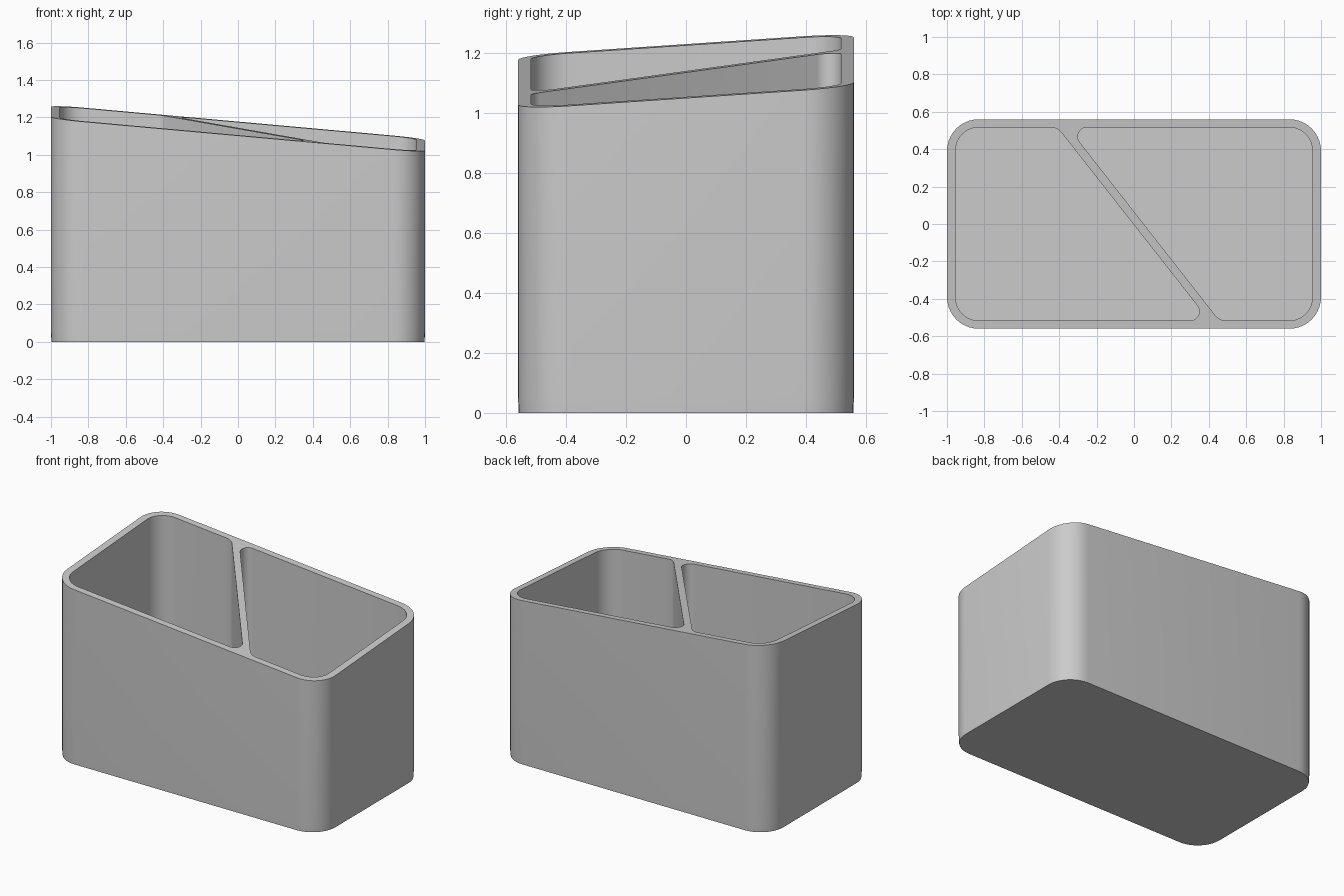
import bpy, bmesh, math
from mathutils import Vector

if "Cube" in bpy.data.objects:
    bpy.data.objects.remove(bpy.data.objects["Cube"])


def rounded(corners, seg=10):
    """Fillet each (x, y, radius) corner of a counter-clockwise outline."""
    pts, n = [], len(corners)
    for i, (x, y, r) in enumerate(corners):
        p = Vector((x, y))
        a = (Vector(corners[i - 1][:2]) - p).normalized()
        b = (Vector(corners[(i + 1) % n][:2]) - p).normalized()
        half = a.angle(b) / 2
        c = p + (a + b).normalized() * (r / math.sin(half))
        start = p + a * (r / math.tan(half)) - c
        turn = math.pi - 2 * half
        for k in range(seg + 1):
            t = turn * k / seg
            pts.append((c.x + start.x * math.cos(t) - start.y * math.sin(t),
                        c.y + start.x * math.sin(t) + start.y * math.cos(t)))
    return pts


def slope(x, y):
    """Height of the slanted rim."""
    return 1.14 - 0.09 * x + 0.067 * y


bm = bmesh.new()


def ring(pts, height, scale=1.0):
    return [bm.verts.new((x * scale, y * scale, height(x, y))) for x, y in pts]


def wall(lo, hi):
    for i in range(len(lo)):
        bm.faces.new((lo[i - 1], lo[i], hi[i], hi[i - 1]))


def ring_edges(r):
    return [bm.edges.get((r[i - 1], r[i])) for i in range(len(r))]


# Outer shell with a base band
X, Y, R = 1.0, 0.56, 0.17
outer = rounded([(-X, -Y, R), (X, -Y, R), (X, Y, R), (-X, Y, R)])
base = ring(outer, lambda x, y: 0.0, 0.997)
band = ring(outer, lambda x, y: 0.05)
rim = ring(outer, slope)
bm.faces.new(base[::-1])
wall(base, band)
wall(band, rim)
rim_edges = ring_edges(rim)

# Two compartments either side of the diagonal divider
x, y, r = 0.954, 0.517, 0.125
left = [(-x, -y, r), (0.402, -y, 0.05), (-0.41, y, 0.08), (-x, y, r)]
right = [(0.457, -y, 0.08), (x, -y, r), (x, y, r), (-0.353, y, 0.05)]
for outline in (left, right):
    pts = rounded(outline)
    floor = ring(pts, lambda x, y: 0.05)
    lip = ring(pts, slope)
    bm.faces.new(floor)
    wall(floor, lip)
    rim_edges += ring_edges(lip)

# Slanted rim surface joining the outer edge, both openings and the divider top
bmesh.ops.triangle_fill(bm, edges=rim_edges, use_beauty=True,
                        normal=Vector((0.09, -0.067, 1)).normalized())
bmesh.ops.recalc_face_normals(bm, faces=bm.faces)

mesh = bpy.data.meshes.new("divided_holder")
bm.to_mesh(mesh)
bm.free()
obj = bpy.data.objects.new("divided_holder", mesh)
bpy.context.collection.objects.link(obj)
bpy.context.view_layer.objects.active = obj
obj.select_set(True)
bpy.ops.object.shade_smooth_by_angle(angle=math.radians(30))
